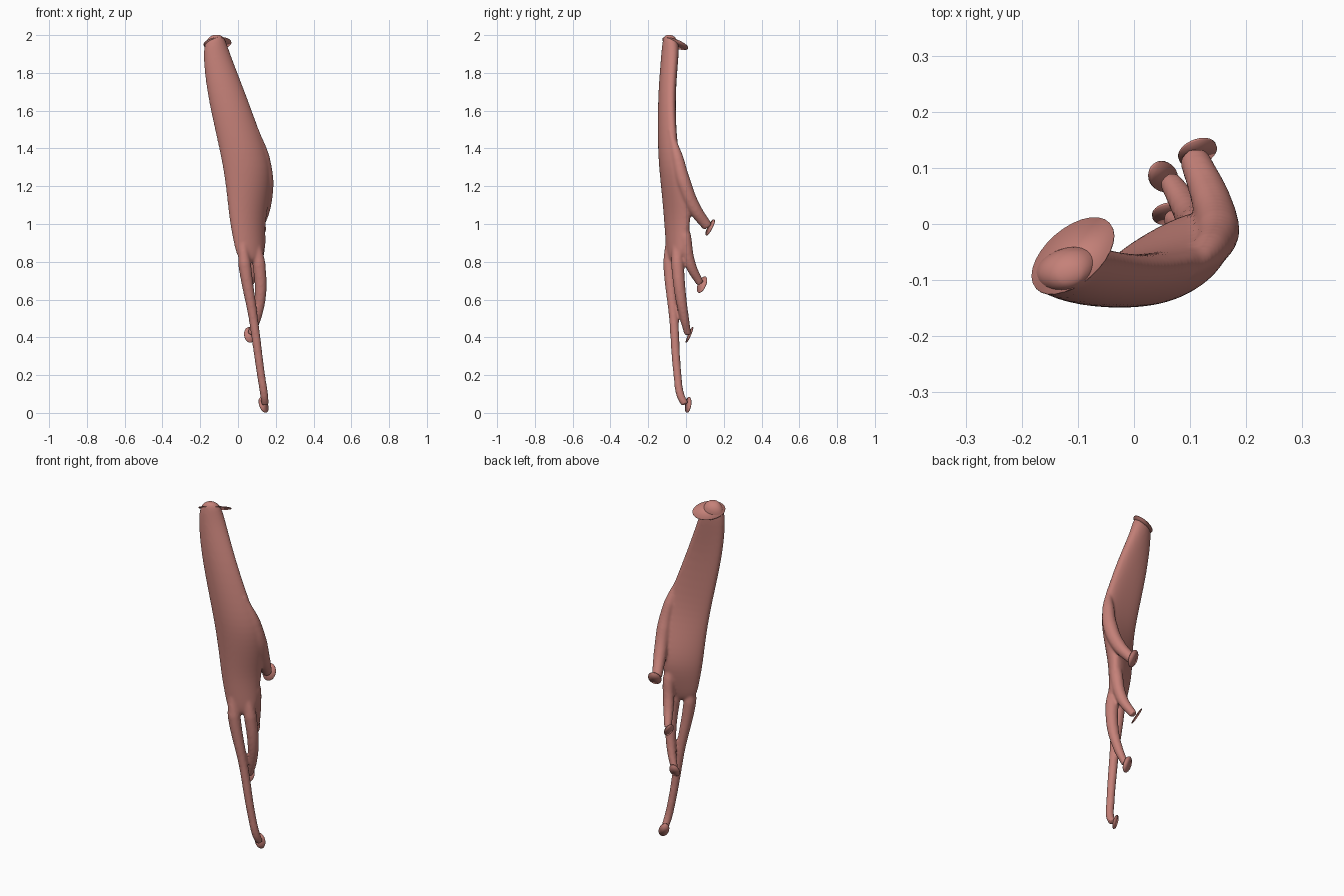
import bpy, bmesh, math
from mathutils import Vector

cube = bpy.data.objects.get("Cube")
if cube:
    bpy.data.objects.remove(cube)

mat = bpy.data.materials.new("muscle_red")
mat.use_nodes = True
colour = (0.56, 0.22, 0.19, 1)
mat.diffuse_color = colour
mat.node_tree.nodes["Principled BSDF"].inputs["Base Color"].default_value = colour


def add_object(name, bm):
    bmesh.ops.recalc_face_normals(bm, faces=bm.faces)
    mesh = bpy.data.meshes.new(name)
    bm.to_mesh(mesh)
    bm.free()
    mesh.materials.append(mat)
    for face in mesh.polygons:
        face.use_smooth = True
    obj = bpy.data.objects.new(name, mesh)
    bpy.context.collection.objects.link(obj)
    return obj


def evaluated(obj, bm):
    """Append the evaluated mesh of a helper to bm, then delete the helper."""
    bpy.context.view_layer.update()
    graph = bpy.context.evaluated_depsgraph_get()
    mesh = bpy.data.meshes.new_from_object(obj.evaluated_get(graph))
    bm.from_mesh(mesh)
    bpy.data.meshes.remove(mesh)
    bpy.data.objects.remove(obj)


def belly(sections, count=20):
    """Loft bent oval sections: z, left edge, right edge, bow, half thickness."""
    bm = bmesh.new()
    rings = []
    for z, lx, ly, rx, ry, bow, thick in sections:
        left, right = Vector((lx, ly, z)), Vector((rx, ry, z))
        out = Vector((ry - ly, lx - rx, 0)).normalized()
        ring = []
        for i in range(count):
            a = math.tau * i / count
            u = math.cos(a)
            offset = bow * (1 - u * u) + thick * math.sin(a)
            ring.append(bm.verts.new(left.lerp(right, (u + 1) / 2) + out * offset))
        rings.append(ring)
    for a, b in zip(rings, rings[1:]):
        for i in range(count):
            j = (i + 1) % count
            bm.faces.new((a[i], a[j], b[j], b[i]))
    bm.faces.new(rings[0])
    bm.faces.new(rings[-1])
    obj = add_object("belly_helper", bm)
    obj.modifiers.new("Round", "SUBSURF").levels = 2
    return obj


def slip(points):
    """Tapered round cord through x, y, z, radius."""
    curve = bpy.data.curves.new("slip_helper", "CURVE")
    curve.dimensions = "3D"
    curve.bevel_depth = 1
    curve.bevel_resolution = 4
    curve.use_fill_caps = True
    spline = curve.splines.new("BEZIER")
    spline.bezier_points.add(len(points) - 1)
    for p, (x, y, z, r) in zip(spline.bezier_points, points):
        p.co = (x, y, z)
        p.radius = r
        p.handle_left_type = p.handle_right_type = "AUTO"
    obj = bpy.data.objects.new("slip_helper", curve)
    bpy.context.collection.objects.link(obj)
    return obj


def attachment(name, centre, long_axis, short_axis, sag):
    """Thin domed oval patch; sag is how far the rim falls behind the centre."""
    u, v = Vector(long_axis), Vector(short_axis)
    normal = u.cross(v).normalized()
    bm = bmesh.new()
    bmesh.ops.create_circle(bm, cap_ends=True, segments=28, radius=1)
    bmesh.ops.inset_region(bm, faces=bm.faces[:], thickness=0.35)
    inner = max(bm.faces, key=lambda f: len(f.verts))
    bmesh.ops.inset_region(bm, faces=[inner], thickness=0.35)
    for vert in bm.verts:
        x, y = vert.co.x, vert.co.y
        vert.co = Vector(centre) + u * x + v * y - normal * sag * (x * x + y * y)
    obj = add_object(name, bm)
    shell = obj.modifiers.new("Thickness", "SOLIDIFY")
    shell.thickness = 0.004
    shell.offset = 0


# Broad curved belly, from the rounded top to where the slips divide
body_sections = [
    (2.005, -0.135, -0.10, -0.09, -0.085, 0.00, 0.018),
    (1.975, -0.172, -0.098, -0.066, -0.065, 0.00, 0.042),
    (1.90, -0.187, -0.10, -0.042, -0.06, 0.005, 0.045),
    (1.70, -0.168, -0.10, 0.038, -0.082, 0.013, 0.045),
    (1.45, -0.112, -0.10, 0.13, -0.068, 0.02, 0.047),
    (1.30, -0.08, -0.10, 0.178, -0.04, 0.022, 0.05),
    (1.15, -0.058, -0.098, 0.168, 0.0, 0.018, 0.054),
    (1.02, -0.044, -0.096, 0.142, 0.018, 0.014, 0.052),
    (0.90, -0.022, -0.092, 0.139, -0.005, 0.01, 0.04),
    (0.79, 0.0, -0.09, 0.138, -0.03, 0.006, 0.024),
]

# Four slips, highest to lowest, each starting deep inside the belly
slips = [
    [(0.10, -0.084, 1.5, 0.01), (0.137, -0.045, 1.35, 0.032),
     (0.15, -0.012, 1.22, 0.039), (0.137, 0.044, 1.085, 0.036),
     (0.108, 0.115, 0.985, 0.028)],
    [(0.09, -0.03, 1.12, 0.01), (0.113, -0.005, 0.93, 0.034),
     (0.098, 0.022, 0.79, 0.03), (0.065, 0.075, 0.685, 0.021)],
    [(0.085, -0.055, 0.98, 0.01), (0.111, -0.045, 0.79, 0.035),
     (0.119, -0.03, 0.63, 0.031), (0.098, -0.008, 0.5, 0.025),
     (0.067, 0.01, 0.415, 0.019)],
    [(0.02, -0.085, 1.0, 0.01), (0.035, -0.087, 0.79, 0.035),
     (0.081, -0.065, 0.5, 0.025), (0.122, -0.045, 0.2, 0.022),
     (0.139, -0.028, 0.09, 0.022), (0.143, -0.005, 0.045, 0.02)],
]

# Fuse belly and slips into one smooth surface
fused = bmesh.new()
evaluated(belly(body_sections), fused)
for path in slips:
    evaluated(slip(path), fused)
muscle = add_object("muscle_belly_and_slips", fused)
remesh = muscle.modifiers.new("Fuse", "REMESH")
remesh.mode = "VOXEL"
remesh.voxel_size = 0.006
remesh.use_smooth_shade = True
soften = muscle.modifiers.new("Soften", "SMOOTH")
soften.factor = 0.5
soften.iterations = 14

# Thin attachment patches at every end
attachment("top_attachment", (-0.118, -0.043, 1.98),
           (0.066, 0.058, -0.008), (-0.032, 0.036, -0.032), 0.03)
attachment("first_slip_attachment", (0.115, 0.123, 0.985),
           (0.032, 0.0, -0.022), (0.012, 0.024, 0.036), 0.006)
attachment("second_slip_attachment", (0.056, 0.082, 0.682),
           (0.022, 0.012, -0.02), (-0.012, 0.024, 0.038), 0.006)
attachment("third_slip_attachment", (0.062, 0.014, 0.415),
           (0.026, -0.004, -0.022), (0.012, 0.018, 0.034), 0.005)
attachment("fourth_slip_attachment", (0.138, 0.007, 0.044),
           (0.02, 0.002, -0.037), (0.016, 0.016, 0.018), 0.005)
